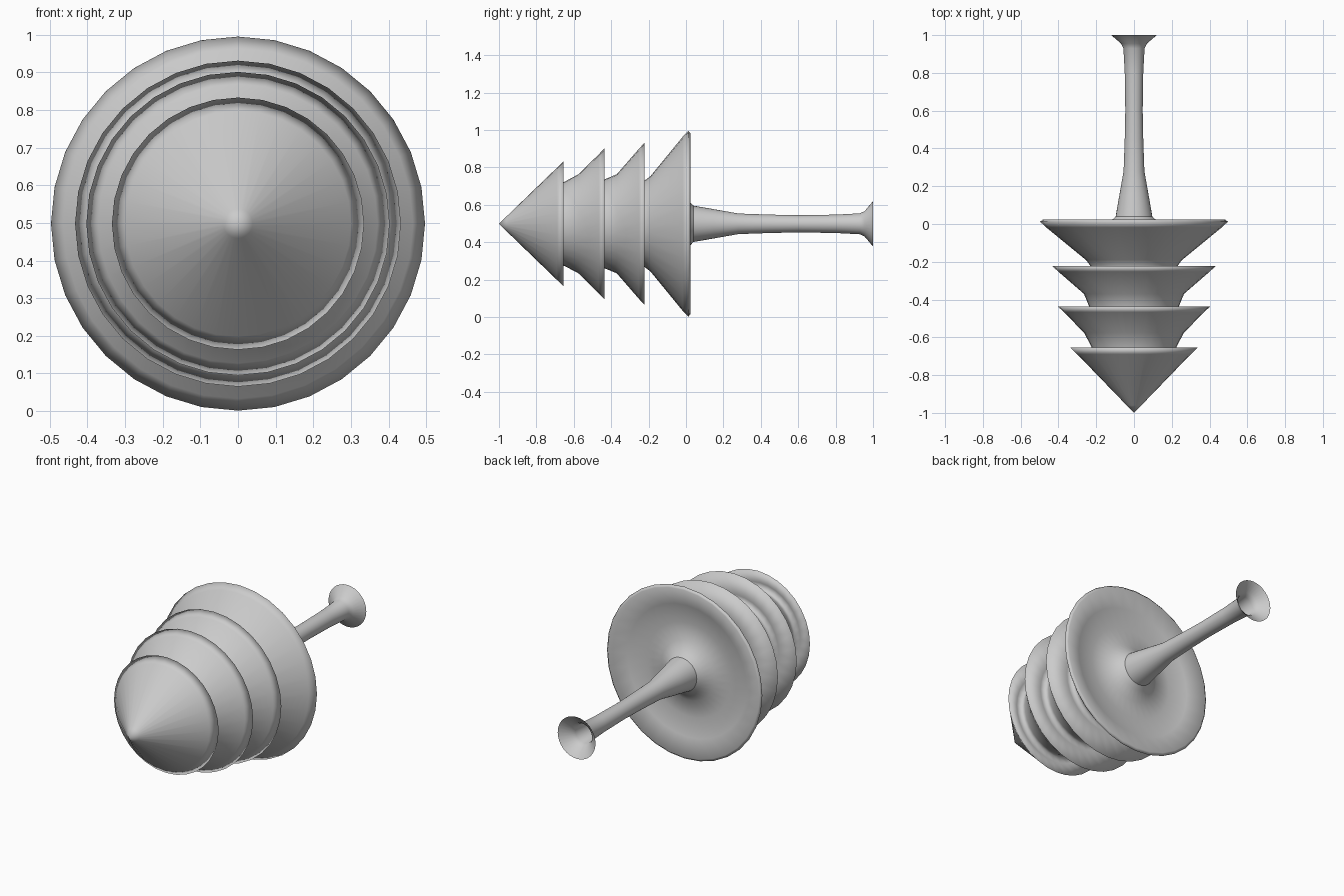
import bpy, bmesh, math

if "Cube" in bpy.data.objects:
    bpy.data.objects.remove(bpy.data.objects["Cube"])

SIDES = 32
AXIS_Z = 0.498


def lathe(name, profile):
    """Revolve (y, radius) points round the horizontal axis at AXIS_Z."""
    bm = bmesh.new()
    rings = []
    for y, r in profile:
        if r == 0:
            rings.append([bm.verts.new((0, y, AXIS_Z))])
            continue
        rings.append([bm.verts.new((r * math.cos(2 * math.pi * i / SIDES), y,
                                    AXIS_Z + r * math.sin(2 * math.pi * i / SIDES)))
                      for i in range(SIDES)])
    for a, b in zip(rings, rings[1:]):
        for i in range(SIDES):
            j = (i + 1) % SIDES
            if len(a) == 1:
                bm.faces.new((a[0], b[i], b[j]))
            else:
                bm.faces.new((a[i], b[i], b[j], a[j]))
    bmesh.ops.recalc_face_normals(bm, faces=bm.faces)
    # the outer skin must face away from the axis
    f = max(bm.faces, key=lambda f: f.normal.y * -1)
    if sum((g.calc_center_median() - f.calc_center_median()).dot(f.normal) for g in bm.faces) > 0:
        bmesh.ops.reverse_faces(bm, faces=bm.faces)
    mesh = bpy.data.meshes.new(name)
    bm.to_mesh(mesh)
    bm.free()
    mesh.shade_smooth()
    ob = bpy.data.objects.new(name, mesh)
    bpy.context.collection.objects.link(ob)
    return ob


# Foliage: pointed tip, then stacked skirts with slightly hollow undersides
foliage = [(-1.0, 0), (-0.96, 0.039), (-0.69, 0.30), (-0.655, 0.335)]
tiers = [  # neck y, neck radius, flare y, flare radius, rim y, rim radius
    (-0.65, 0.225, -0.575, 0.265, -0.437, 0.403),
    (-0.435, 0.238, -0.37, 0.265, -0.222, 0.433),
    (-0.22, 0.232, -0.19, 0.255, 0.012, 0.497),
]
for ny, nr, fy, fr, ry, rr in tiers:
    foliage += [(ny - 0.03, nr + 0.03), (ny - 0.028, nr - 0.005), (ny, nr),
                (fy, fr), (ry - 0.03, rr - 0.032), (ry, rr)]
# Dished base under the widest skirt
foliage += [(0.024, 0.483), (-0.01, 0.38), (-0.03, 0.27), (-0.02, 0.17), (0.02, 0.118), (0.04, 0.097)]
lathe("foliage", foliage)

# Trunk: tapered stem ending in an open flared foot
lathe("trunk", [(0.04, 0.097), (0.15, 0.078), (0.28, 0.055), (0.45, 0.049), (0.6, 0.046),
                (0.8, 0.049), (0.93, 0.056), (0.955, 0.068), (1.0, 0.121)])
